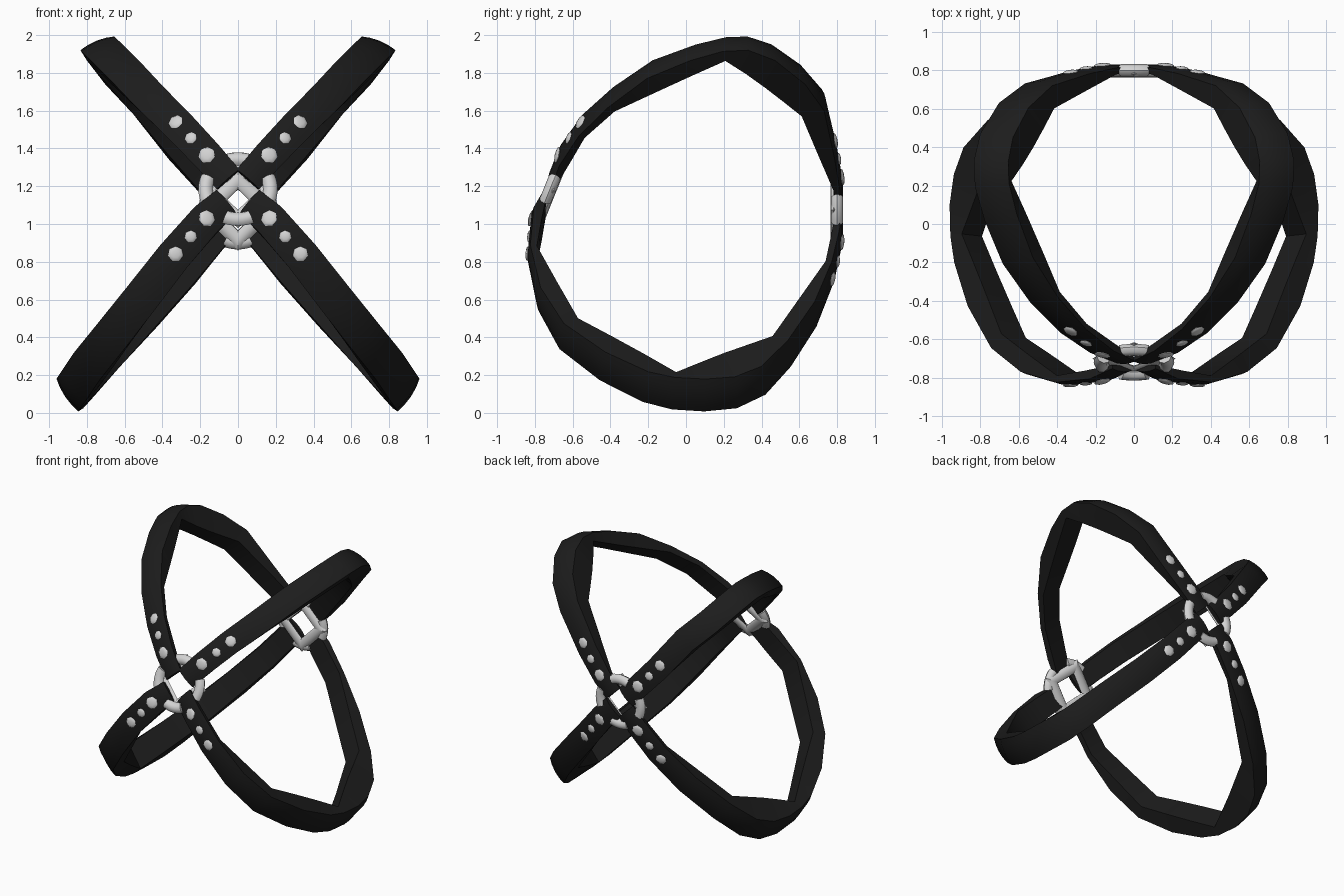
import bpy, bmesh, math
from mathutils import Vector, Matrix

default = bpy.data.objects.get("Cube")
if default:
    bpy.data.objects.remove(default, do_unlink=True)


def material(name, color, roughness):
    mat = bpy.data.materials.new(name)
    mat.use_nodes = True
    mat.diffuse_color = color
    shader = mat.node_tree.nodes["Principled BSDF"]
    shader.inputs["Base Color"].default_value = color
    shader.inputs["Roughness"].default_value = roughness
    return mat


black = material("black leather", (0.012, 0.012, 0.012, 1), 0.6)
silver = material("silver metal", (0.65, 0.65, 0.65, 1), 0.5)


def make_object(name, bm, mat, mirrored=False, angle=40):
    bmesh.ops.recalc_face_normals(bm, faces=bm.faces)
    mesh = bpy.data.meshes.new(name)
    bm.to_mesh(mesh)
    bm.free()
    mesh.materials.append(mat)
    obj = bpy.data.objects.new(name, mesh)
    bpy.context.collection.objects.link(obj)
    if mirrored:
        mirror = obj.modifiers.new("Mirror", "MIRROR")
        mirror.use_mirror_merge = False
    bpy.ops.object.select_all(action="DESELECT")
    obj.select_set(True)
    bpy.context.view_layer.objects.active = obj
    bpy.ops.object.shade_smooth_by_angle(angle=math.radians(angle))
    return obj


# Centre lines of the left-hand straps, from the front crossing to the back one
upper_path = [Vector(p) for p in (
    (.055, -.73, 1.24), (.17, -.68, 1.37), (.32, -.57, 1.53), (.47, -.41, 1.68),
    (.61, -.2, 1.83), (.7, .03, 1.92), (.745, .2, 1.965), (.75, .33, 1.97),
    (.72, .47, 1.92), (.63, .63, 1.8), (.5, .74, 1.66), (.3, .8, 1.4),
    (.15, .83, 1.23), (.055, .83, 1.13))]
lower_path = [Vector(p) for p in (
    (.055, -.77, 1.12), (.165, -.82, 1.03), (.34, -.84, .83), (.52, -.79, .6),
    (.68, -.67, .4), (.81, -.45, .24), (.885, -.22, .13), (.91, -.07, .095),
    (.915, .1, .085), (.89, .27, .1), (.83, .42, .165), (.7, .56, .31),
    (.5, .7, .52), (.3, .79, .74), (.15, .83, .92), (.055, .83, 1.02))]

# Width direction of each strap near the crossings and at its far end
upper_sides = Vector((.78, 0, -.62)), Vector((.93, 0, -.37))
lower_sides = Vector((.72, 0, .69)), Vector((.56, 0, .83))
hub = Vector((0, 0, 1.1))


def directions(spot, tangent, side):
    """Across and outward directions of a strap at one spot."""
    tangent = tangent.normalized()
    across = (side - tangent * side.dot(tangent)).normalized()
    out = across.cross(tangent)
    if out.dot(spot - hub) < 0:
        out = -out
    return across, out


def strap(name, path, sides, half, depths):
    """Crowned outer face over a coarse, faceted inner face."""
    last = len(path) - 1
    bulge = [math.sin(math.pi * i / last) for i in range(last + 1)]
    frames = []
    for i, spot in enumerate(path):
        side = sides[0].lerp(sides[1], bulge[i])
        tangent = path[min(i + 1, last)] - path[max(i - 1, 0)]
        frames.append(directions(spot, tangent, side))
    inner = {i: path[i] - frames[i][1] * depth for i, depth in depths.items()}
    keys = list(depths)
    for a, b in zip(keys, keys[1:]):
        for i in range(a + 1, b):
            inner[i] = inner[a].lerp(inner[b], (i - a) / (b - a))
    bm = bmesh.new()
    rings = []
    for i, centre in enumerate(path):
        across, out = frames[i]
        width = half * (.9 + .2 * bulge[i])
        ring = [bm.verts.new(centre + across * width * u - out * .015 * u * u)
                for u in (-1, -.55, 0, .55, 1)]
        ring += [bm.verts.new(inner[i] + across * width * u) for u in (.9, -.9)]
        rings.append(ring)
    count = len(rings[0])
    for a, b in zip(rings, rings[1:]):
        for j in range(count):
            k = (j + 1) % count
            bm.faces.new((a[j], a[k], b[k], b[j]))
    bm.faces.new(rings[0])
    bm.faces.new(rings[-1])
    make_object(name, bm, black, mirrored=True)


strap("upper_straps", upper_path, upper_sides, .088,
      {0: .035, 2: .05, 3: .06, 6: .075, 10: .14, 12: .05, 13: .035})
strap("lower_straps", lower_path, lower_sides, .094,
      {0: .035, 2: .05, 4: .11, 7: .08, 11: .11, 13: .05, 15: .035})


# Domed rivets, three on each strap end
def rivets(name, path, side):
    bm = bmesh.new()
    for line in (path, path[::-1]):
        for x, radius in ((.165, .045), (.25, .034), (.33, .041)):
            i = next(n for n in range(len(line)) if line[n + 1].x >= x)
            a, b = line[i], line[i + 1]
            spot = a.lerp(b, (x - a.x) / (b.x - a.x))
            out = directions(spot, b - a, side)[1]
            place = (Matrix.Translation(spot)
                     @ out.to_track_quat("Z", "Y").to_matrix().to_4x4()
                     @ Matrix.Diagonal((radius, radius, .011, 1)))
            bmesh.ops.create_uvsphere(bm, u_segments=7, v_segments=6,
                                      radius=1, matrix=place)
    make_object(name, bm, silver, mirrored=True, angle=50)


rivets("upper_rivets", upper_path, upper_sides[0])
rivets("lower_rivets", lower_path, lower_sides[0])


def arc(bm, place, major, minor, depth, start, sweep, steps):
    """Tube bent around the crossing, with capped ends."""
    sides = 8
    loops = []
    for i in range(steps + 1):
        a = start + sweep * i / steps
        loop = []
        for j in range(sides):
            b = math.tau * j / sides
            r = major + minor * math.cos(b)
            point = Vector((r * math.cos(a), depth * math.sin(b), r * math.sin(a)))
            loop.append(bm.verts.new(place @ point))
        loops.append(loop)
    for a, b in zip(loops, loops[1:]):
        for j in range(sides):
            k = (j + 1) % sides
            bm.faces.new((a[j], a[k], b[k], b[j]))
    bm.faces.new(loops[0])
    bm.faces.new(loops[-1])


# Four bent connectors and a diamond frame around the opening at each crossing
for end, centre, tilt, inward in (("front", (0, -.72, 1.185), -22, .02),
                                  ("back", (0, .8, 1.075), 0, -.02)):
    place = Matrix.Translation(centre) @ Matrix.Rotation(math.radians(tilt), 4, "X")
    connectors, frame = bmesh.new(), bmesh.new()
    for quarter in range(4):
        middle = quarter * math.pi / 2
        arc(connectors, place, .172, .038, .032, middle - .4, .8, 6)
        arc(frame, place @ Matrix.Translation((0, inward, 0)),
            .163, .053, .016, middle, math.pi / 2, 1)
    make_object(end + "_connectors", connectors, silver, angle=50)
    make_object(end + "_diamond_frame", frame, silver, angle=50)
